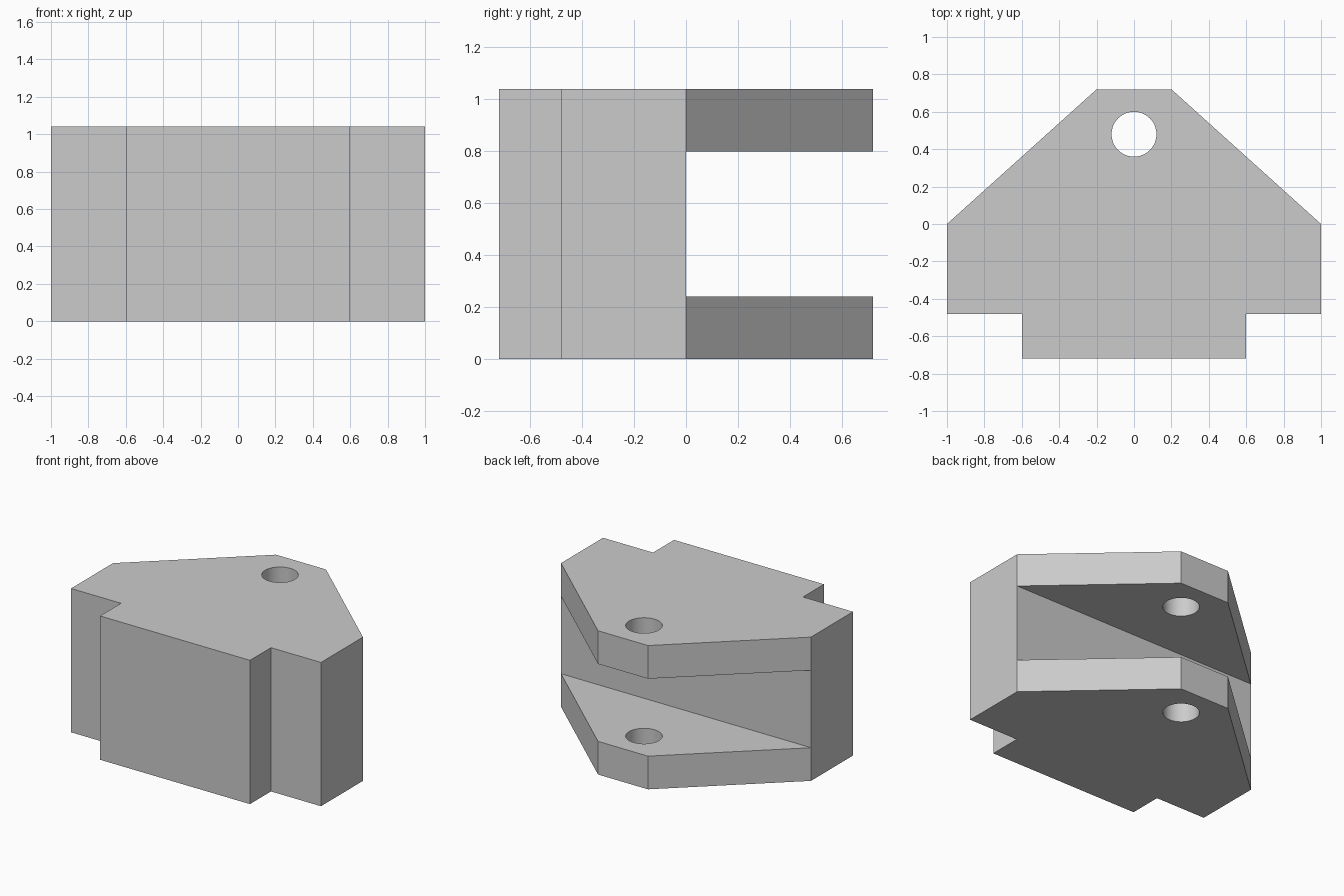
import bpy
import bmesh
import math
from mathutils import Matrix

default = bpy.data.objects.get("Cube")
if default:
    bpy.data.objects.remove(default, do_unlink=True)

HEIGHT = 1.04
PLATE = 0.24        # thickness of each lug plate
HOLE_Y, HOLE_R = 0.48, 0.12

grey = bpy.data.materials.new("plain_grey")
grey.use_nodes = True
colour = (0.6, 0.6, 0.6, 1)
grey.diffuse_color = colour
grey.node_tree.nodes["Principled BSDF"].inputs["Base Color"].default_value = colour


def prism(name, outline, z0, z1):
    """Extrude a flat outline from z0 to z1."""
    bm = bmesh.new()
    face = bm.faces.new([bm.verts.new((x, y, z0)) for x, y in outline])
    top = bmesh.ops.extrude_face_region(bm, geom=[face])["geom"]
    verts = [g for g in top if isinstance(g, bmesh.types.BMVert)]
    bmesh.ops.translate(bm, verts=verts, vec=(0, 0, z1 - z0))
    bmesh.ops.recalc_face_normals(bm, faces=bm.faces)
    mesh = bpy.data.meshes.new(name)
    bm.to_mesh(mesh)
    bm.free()
    mesh.materials.append(grey)
    obj = bpy.data.objects.new(name, mesh)
    bpy.context.collection.objects.link(obj)
    return obj


def cut(target, cutter):
    """Subtract the cutter, apply the result and discard the cutter."""
    cutter.hide_render = True
    mod = target.modifiers.new(cutter.name, "BOOLEAN")
    mod.operation = "DIFFERENCE"
    mod.solver = "EXACT"
    mod.object = cutter
    bpy.context.view_layer.objects.active = target
    bpy.ops.object.modifier_apply(modifier=mod.name)
    bpy.data.objects.remove(cutter, do_unlink=True)


# Bracket body: stepped front, tapered back, mirrored half outline
half = [(0.6, -0.72), (0.6, -0.48), (1, -0.48), (1, 0), (0.2, 0.72)]
outline = half + [(-x, y) for x, y in reversed(half)]
bracket = prism("clevis_bracket", outline, 0, HEIGHT)

# Open slot between the two lug plates
slot = [(-1.2, 0), (1.2, 0), (1.2, 1), (-1.2, 1)]
cut(bracket, prism("slot_cutter", slot, PLATE, HEIGHT - PLATE))

# Pin hole through both plates
SIDES = 48
circle = [(HOLE_R * math.cos(math.tau * i / SIDES),
           HOLE_Y + HOLE_R * math.sin(math.tau * i / SIDES)) for i in range(SIDES)]
cut(bracket, prism("pin_hole_cutter", circle, -0.1, HEIGHT + 0.1))

# Smooth hole walls with crisp edges elsewhere
bpy.ops.object.select_all(action="DESELECT")
bracket.select_set(True)
bpy.context.view_layer.objects.active = bracket
bpy.ops.object.shade_smooth_by_angle(angle=math.radians(30))
